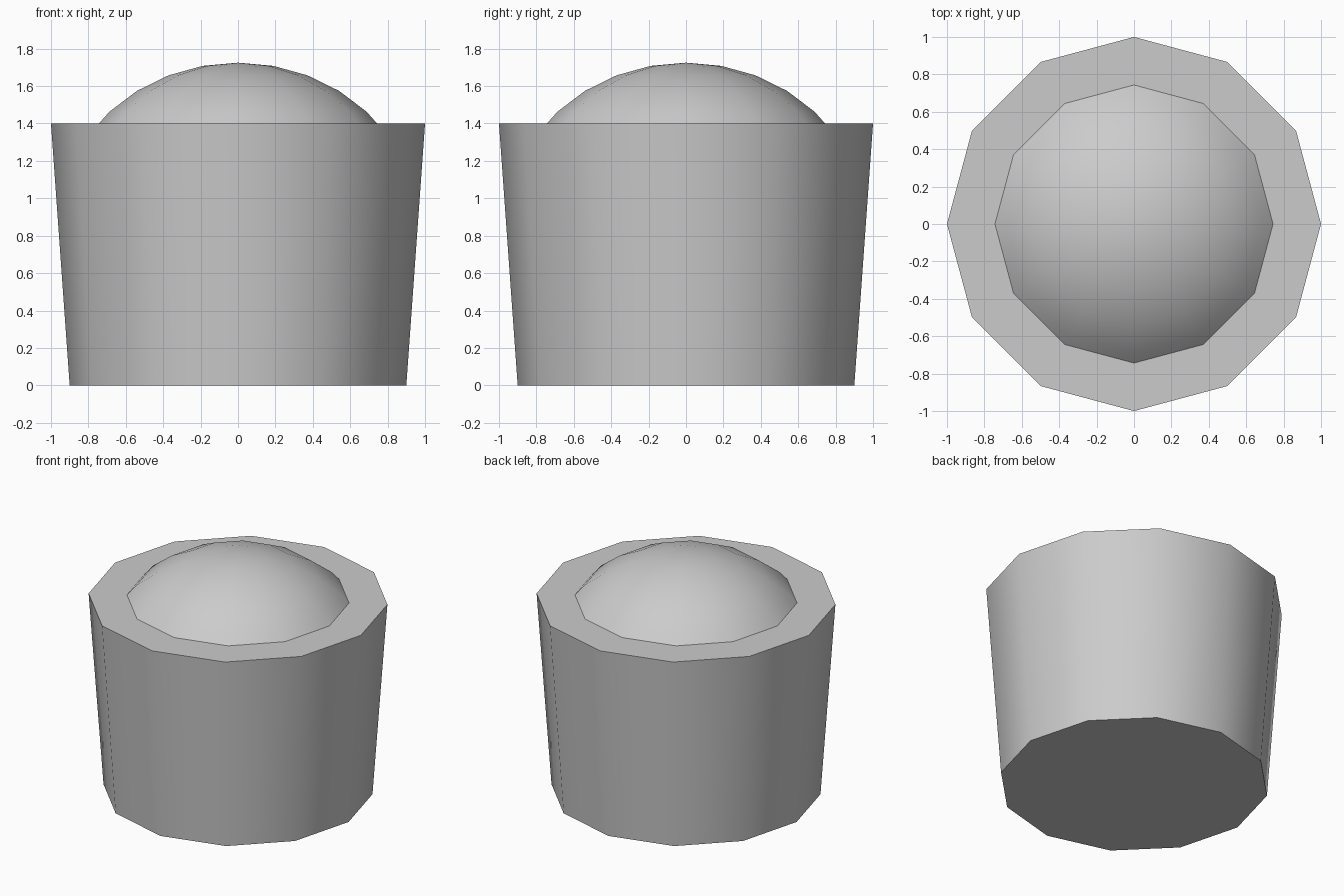
import bpy, bmesh
from math import sin, cos, pi, radians

SIDES = 12

cube = bpy.data.objects.get("Cube")
if cube:
    bpy.data.objects.remove(cube, do_unlink=True)

grey = bpy.data.materials.new("light_grey")
grey.use_nodes = True
colour = (0.6, 0.6, 0.6, 1)
grey.diffuse_color = colour
grey.node_tree.nodes["Principled BSDF"].inputs["Base Color"].default_value = colour


def lathe(name, profile):
    """Closed solid from (radius, height) points, bottom to top."""
    bm = bmesh.new()
    rings = []
    for r, z in profile:
        count = SIDES if r > 0 else 1
        rings.append([bm.verts.new((r * cos(2 * pi * i / SIDES),
                                    r * sin(2 * pi * i / SIDES), z))
                      for i in range(count)])
    for low, high in zip(rings, rings[1:]):
        for i in range(SIDES):
            j = (i + 1) % SIDES
            if len(high) == 1:
                bm.faces.new((low[i], low[j], high[0]))
            else:
                bm.faces.new((low[i], low[j], high[j], high[i]))
    bm.faces.new(rings[0][::-1])
    if len(rings[-1]) > 1:
        bm.faces.new(rings[-1])
    mesh = bpy.data.meshes.new(name)
    bm.to_mesh(mesh)
    bm.free()
    mesh.materials.append(grey)
    obj = bpy.data.objects.new(name, mesh)
    bpy.context.collection.objects.link(obj)
    bpy.ops.object.select_all(action='DESELECT')
    obj.select_set(True)
    bpy.context.view_layer.objects.active = obj
    bpy.ops.object.shade_smooth_by_angle(angle=radians(40))
    return obj


# Tapered tub with a flat rim
lathe("tub", [(0.9, 0), (1, 1.4)])

# Dome: the cap of a slightly flattened sphere, sunk into the rim
lathe("dome", [(0.97 * sin(k * pi / 16), 0.835 + 0.89 * cos(k * pi / 16))
               for k in range(5, -1, -1)])
